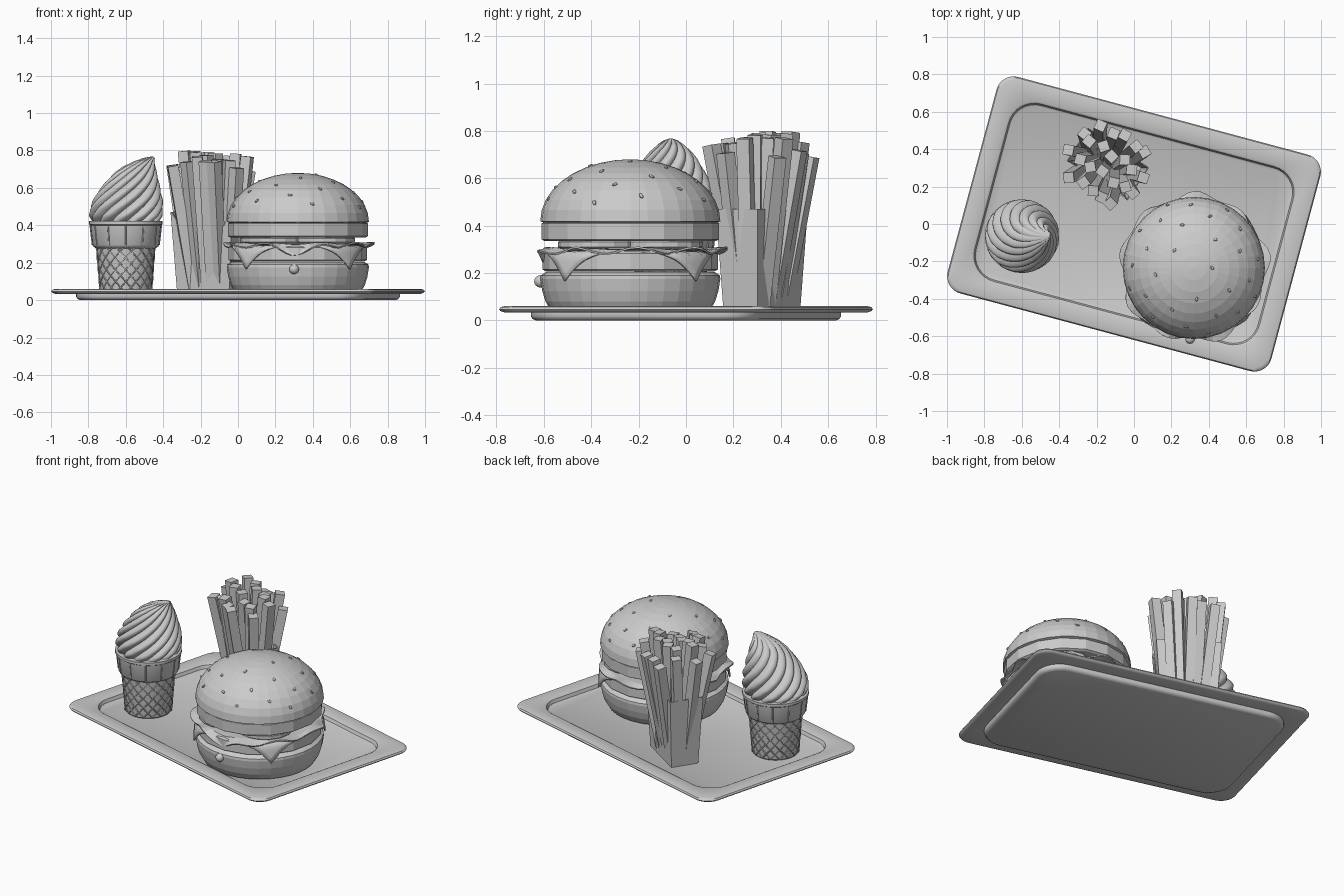
import bpy, bmesh, random
from math import sin, cos, pi, radians, sqrt, atan2
from mathutils import Matrix, Vector

if "Cube" in bpy.data.objects:
    bpy.data.objects.remove(bpy.data.objects["Cube"])

random.seed(4)
BURGER = (0.32, -0.235)
CONE = (-0.6, -0.065)
BOX = (-0.14, 0.32)


def finish(name, bm, smooth=None, loc=(0, 0, 0), rot=0):
    bmesh.ops.recalc_face_normals(bm, faces=bm.faces)
    me = bpy.data.meshes.new(name)
    bm.to_mesh(me)
    bm.free()
    ob = bpy.data.objects.new(name, me)
    ob.location, ob.rotation_euler = loc, (0, 0, rot)
    bpy.context.collection.objects.link(ob)
    if smooth:
        bpy.ops.object.select_all(action='DESELECT')
        ob.select_set(True)
        bpy.context.view_layer.objects.active = ob
        bpy.ops.object.shade_smooth_by_angle(angle=radians(smooth))
    return ob


def loft(name, rings, **kw):
    """Skin a stack of equal-length point rings and cap both ends."""
    bm = bmesh.new()
    vs = [[bm.verts.new(p) for p in ring] for ring in rings]
    n = len(vs[0])
    for a, b in zip(vs, vs[1:]):
        for i in range(n):
            bm.faces.new((a[i], a[(i + 1) % n], b[(i + 1) % n], b[i]))
    bm.faces.new(vs[0])
    bm.faces.new(vs[-1])
    return finish(name, bm, **kw)


def lathe(name, profile, segs, centre, **kw):
    rings = [[(r * cos(2 * pi * i / segs), r * sin(2 * pi * i / segs), z)
              for i in range(segs)] for r, z in profile]
    return loft(name, rings, loc=(*centre, 0), **kw)


def rounded_rect(hx, hy, r, z, n=8):
    pts = []
    for k, (sx, sy) in enumerate([(1, 1), (-1, 1), (-1, -1), (1, -1)]):
        for i in range(n + 1):
            a = pi / 2 * (k + i / n)
            pts.append((sx * (hx - r) + r * cos(a), sy * (hy - r) + r * sin(a), z))
    return pts


# Tray with raised rim and sunken floor
loft("tray", [rounded_rect(*p) for p in [
    (.775, .478, .13, 0), (.79, .493, .145, .006), (.797, .5, .15, .018), (.797, .5, .15, .034),
    (.875, .578, .075, .034), (.89, .593, .09, .039), (.896, .599, .095, .047),
    (.89, .593, .09, .056), (.875, .578, .075, .06), (.80, .503, .155, .06),
    (.788, .491, .143, .054), (.78, .483, .135, .034), (.768, .471, .123, .028)]],
    smooth=40, rot=radians(-15))

# Buns and patties
lathe("bottom_bun", [(.30, .028), (.335, .04), (.358, .08), (.372, .125), (.38, .175),
                     (.378, .19), (.355, .205)], 32, BURGER)
dome = [(.36, .412), (.38, .418)] + [(.38 * cos(a), .42 + .26 * sin(a))
        for a in [pi / 2 * i / 9 for i in range(1, 9)]] + [(.01, .68)]
lathe("top_bun", dome, 32, BURGER)
lathe("lower_patty", [(.355, .207), (.37, .215), (.37, .282), (.355, .29)], 16, BURGER)
lathe("upper_patty", [(.362, .335), (.374, .342), (.374, .41), (.362, .416)], 16, BURGER)

# Sesame seeds scattered over the dome
bm = bmesh.new()
for i in range(28):
    a, e = i * 2.39996, pi / 2 - .1 - 1.2 * sqrt((i + .5) / 28)
    p = Vector((.38 * cos(e) * cos(a), .38 * cos(e) * sin(a), .42 + .26 * sin(e)))
    nrm = Vector((p.x / .38 ** 2, p.y / .38 ** 2, (p.z - .42) / .26 ** 2))
    m = (Matrix.Translation(p) @ nrm.to_track_quat('Z', 'Y').to_matrix().to_4x4()
         @ Matrix.Rotation(random.uniform(0, pi), 4, 'Z') @ Matrix.Diagonal((.013, .008, .006, 1)))
    bmesh.ops.create_uvsphere(bm, u_segments=8, v_segments=5, radius=1, matrix=m)
finish("sesame_seeds", bm, loc=(*BURGER, 0))

# Cheese slice: square sheet whose corners fold down over the patty
bm = bmesh.new()
bmesh.ops.create_grid(bm, x_segments=24, y_segments=24, size=.35)
for v in bm.verts:
    r, a = v.co.xy.length, atan2(v.co.y, v.co.x)
    over = max(0, r - .37)
    r2 = min(r, .378) + over * .15
    v.co = (r2 * cos(a), r2 * sin(a), .292 - over)
cheese = finish("cheese_slice", bm, smooth=40, loc=(*BURGER, 0))
cheese.modifiers.new("thick", 'SOLIDIFY').thickness = .01

# Tomato slices
for i in range(4):
    a = radians(45 + 90 * i)
    lathe("tomato_slice_%d" % (i + 1), [(.165, .304), (.172, .31), (.172, .33), (.165, .336)], 16,
          (BURGER[0] + .19 * cos(a), BURGER[1] + .19 * sin(a)))

# Wavy lettuce leaf
bm = bmesh.new()
N, prev = 72, None
for i in range(N + 1):
    a = 2 * pi * i / N
    w = sin(9 * a) + .6 * sin(5 * a + 1)
    dip = max(0, cos(a + pi / 2)) ** 30 * .05
    ring = [bm.verts.new((r * cos(a), r * sin(a), z)) for r, z in
            [(.2, .301), (.35, .303 + .004 * w), (.39 + .016 * w, .298 + .014 * sin(9 * a + 1) - dip)]]
    if prev:
        for k in range(2):
            bm.faces.new((prev[k], prev[k + 1], ring[k + 1], ring[k]))
    prev = ring
bmesh.ops.remove_doubles(bm, verts=bm.verts, dist=1e-4)
leaf = finish("lettuce_leaf", bm, loc=(*BURGER, 0))
leaf.modifiers.new("thick", 'SOLIDIFY').thickness = .008

# Sauce drop on the front of the bun
bm = bmesh.new()
bmesh.ops.create_uvsphere(bm, u_segments=12, v_segments=8, radius=.026)
finish("sauce_drop", bm, smooth=60, loc=(.30, -.615, .165))

# Fries carton: flared box, open top, notched front
ROT = radians(-33)


def carton(s, t, q):
    return ((.165 + .03 * t) * s, (.085 + .02 * t) * q, .03 + .44 * t)


bm = bmesh.new()
walls = [[(-1, 0, -1), (1, 0, -1), (1, 1, -1), (.9, .95, -1), (.28, .53, -1), (-.15, .53, -1), (-.9, .95, -1), (-1, 1, -1)],
         [(1, 0, 1), (-1, 0, 1), (-1, 1, 1), (1, 1, 1)],
         [(-1, 0, -1), (-1, 1, -1), (-1, 1, 1), (-1, 0, 1)],
         [(1, 0, -1), (1, 0, 1), (1, 1, 1), (1, 1, -1)],
         [(-1, 0, -1), (-1, 0, 1), (1, 0, 1), (1, 0, -1)]]
for w in walls:
    bm.faces.new([bm.verts.new(carton(*p)) for p in w])
bmesh.ops.remove_doubles(bm, verts=bm.verts, dist=1e-5)
box = finish("fries_carton", bm, loc=(*BOX, 0), rot=ROT)
box.modifiers.new("thick", 'SOLIDIFY').thickness = .007

# Fries fanned out of the carton
bm = bmesh.new()
for row, count in enumerate((5, 7, 7, 5)):
    for k in range(count):
        u = (k - (count - 1) / 2) / 3
        v = (row - 1.5) / 1.5
        top = Vector((.205 * u + random.uniform(-.015, .015),
                      .165 * v + random.uniform(-.015, .015),
                      .80 - .075 * (u * u + v * v) / 1.5 + random.uniform(-.04, .025)))
        low = Vector((.125 * u, .05 * v, .06))
        d = top - low
        m = (Matrix.Translation((top + low) / 2) @ d.to_track_quat('Z', 'Y').to_matrix().to_4x4()
             @ Matrix.Rotation(random.uniform(-.6, .6), 4, 'Z') @ Matrix.Diagonal((.056, .056, d.length, 1)))
        bmesh.ops.create_cube(bm, size=1, matrix=m)
finish("fries", bm, loc=(*BOX, 0), rot=ROT)

# Wafer cone and its flared cup
lathe("wafer_cone", [(.13, .028), (.138, .036), (.158, .285)], 32, CONE, smooth=40)
lathe("wafer_cup", [(.155, .275), (.172, .285), (.178, .295), (.19, .4), (.197, .405),
                    (.197, .422), (.18, .422)], 32, CONE, smooth=30)

# Waffle lattice and cup ribs
lattice = bpy.data.curves.new("waffle_lattice", 'CURVE')
lattice.dimensions = '3D'
lattice.bevel_depth, lattice.bevel_resolution = .004, 0


def strand(pts):
    s = lattice.splines.new('POLY')
    s.points.add(len(pts) - 1)
    for p, co in zip(s.points, pts):
        p.co = (*co, 1)


for i in range(16):
    for sgn in (1, -1):
        pts = []
        for k in range(9):
            t = k / 8
            a, r = 2 * pi * i / 16 + sgn * 1.5 * t, .138 + .02 * t
            pts.append((r * cos(a), r * sin(a), .036 + .245 * t))
        strand(pts)
for i in range(12):
    a = 2 * pi * i / 12
    strand([(r * cos(a), r * sin(a), z) for r, z in ((.178, .295), (.19, .4))])
ob = bpy.data.objects.new("waffle_lattice", lattice)
ob.location = (*CONE, 0)
bpy.context.collection.objects.link(ob)

# Soft-serve swirl: twisted lobed rings leaning to a side tip (radius, x shift, z)
keys = [(.175, 0, .415), (.193, 0, .45), (.192, .005, .5), (.182, .012, .54), (.166, .02, .58), (.142, .034, .63),
        (.113, .052, .68), (.085, .072, .715), (.055, .098, .742), (.03, .125, .76), (.006, .142, .768)]
rings, S = [], 120
for j in range((len(keys) - 1) * 3 + 1):
    k = min(j // 3, len(keys) - 2)
    f = j / 3 - k
    r, sx, z = [a + (b - a) * f for a, b in zip(keys[k], keys[k + 1])]
    twist = (z - .415) / .35 * 2.3
    rings.append([(sx + q * cos(a + twist), q * sin(a + twist), z)
                  for a in [2 * pi * i / S for i in range(S)]
                  for q in [r * (.88 + .14 * abs(sin(6 * a)) ** .8)]])
loft("soft_serve", rings, smooth=60, loc=(*CONE, 0))
